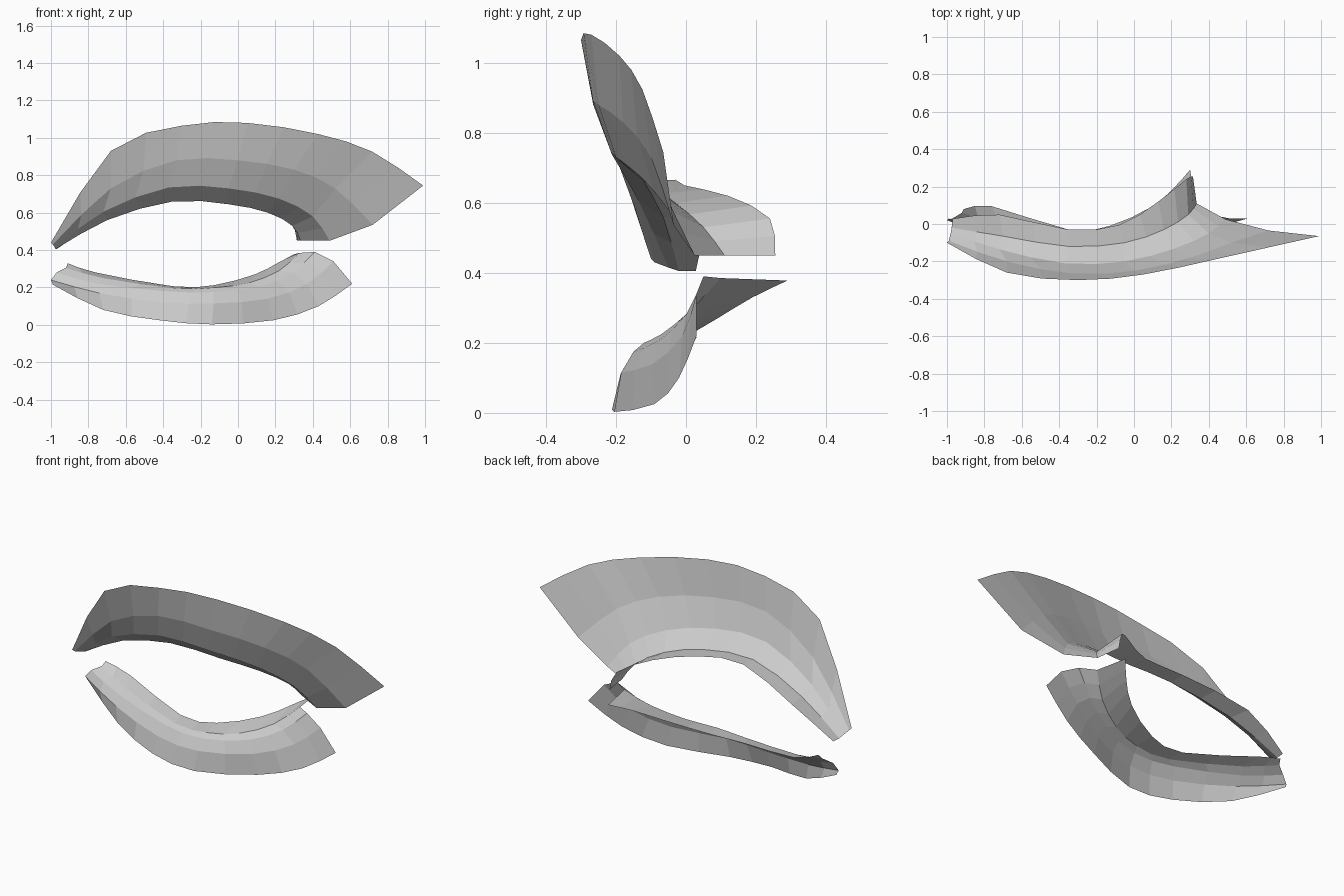
import bpy
from mathutils import Vector


def refine(points):
    """Double the stations of a path with a Catmull-Rom midpoint."""
    p = [Vector(q) for q in points]
    p = [2 * p[0] - p[1]] + p + [2 * p[-1] - p[-2]]
    out = []
    for i in range(1, len(p) - 2):
        out.append(p[i])
        out.append((9 * (p[i] + p[i + 1]) - p[i - 1] - p[i + 2]) / 16)
    return out + [p[-2]]


def loft(name, rows, flip=False):
    """Skin an open sheet across rows running left to right."""
    rows = [refine(r) for r in rows]
    n = len(rows[0])
    faces = []
    for r in range(len(rows) - 1):
        for c in range(n - 1):
            a = r * n + c
            f = (a, a + n, a + n + 1, a + 1)
            faces.append(f[::-1] if flip else f)
    mesh = bpy.data.meshes.new(name)
    mesh.from_pydata([v for r in rows for v in r], [], faces)
    mesh.update()
    obj = bpy.data.objects.new(name, mesh)
    bpy.context.collection.objects.link(obj)
    return obj


# Upper lid: brow edge, middle, fold, lash edge, inner back edge
loft("upper_eyelid", [
    [(-1, -.10, .44), (-.68, -.26, .93), (-.30, -.30, 1.065), (.05, -.27, 1.08),
     (.43, -.19, 1.02), (.72, -.125, .925), (.99, -.065, .745)],
    [(-.99, -.09, .43), (-.68, -.20, .73), (-.33, -.265, .88), (0, -.25, .88),
     (.30, -.18, .83), (.52, -.10, .73), (.72, -.035, .535)],
    [(-.98, -.05, .415), (-.72, -.135, .605), (-.37, -.21, .735), (-.05, -.20, .73),
     (.22, -.13, .675), (.40, -.05, .58), (.49, .025, .45)],
    [(-.975, -.02, .405), (-.70, -.065, .56), (-.35, -.12, .66), (-.05, -.10, .645),
     (.16, -.03, .60), (.29, .05, .53), (.335, .11, .45)],
    [(-.97, .028, .405), (-.72, .05, .56), (-.35, -.03, .665), (-.08, -.005, .65),
     (.13, .12, .62), (.28, .24, .555), (.315, .255, .45)],
])

# Lower lid: cheek edge, middle, fold, lash edge, inner back edge
loft("lower_eyelid", [
    [(-.99, .03, .215), (-.72, -.08, .08), (-.42, -.19, .025), (-.14, -.205, .003),
     (.19, -.09, .025), (.43, -.02, .10), (.61, .03, .22)],
    [(-1, .02, .24), (-.74, -.07, .17), (-.40, -.165, .12), (-.13, -.185, .115),
     (.16, -.095, .14), (.37, -.01, .22), (.51, .03, .34)],
    [(-.97, .03, .28), (-.75, -.03, .22), (-.38, -.13, .18), (-.13, -.15, .175),
     (.12, -.08, .205), (.29, 0, .28), (.41, .05, .39)],
    [(-.92, .06, .305), (-.72, 0, .25), (-.33, -.11, .195), (-.12, -.12, .20),
     (.06, -.07, .225), (.22, .01, .29), (.33, .10, .385)],
    [(-.91, .08, .33), (-.76, .095, .28), (-.35, -.03, .207), (-.13, -.01, .212),
     (.09, .09, .27), (.21, .19, .33), (.30, .29, .378)],
], flip=True)
